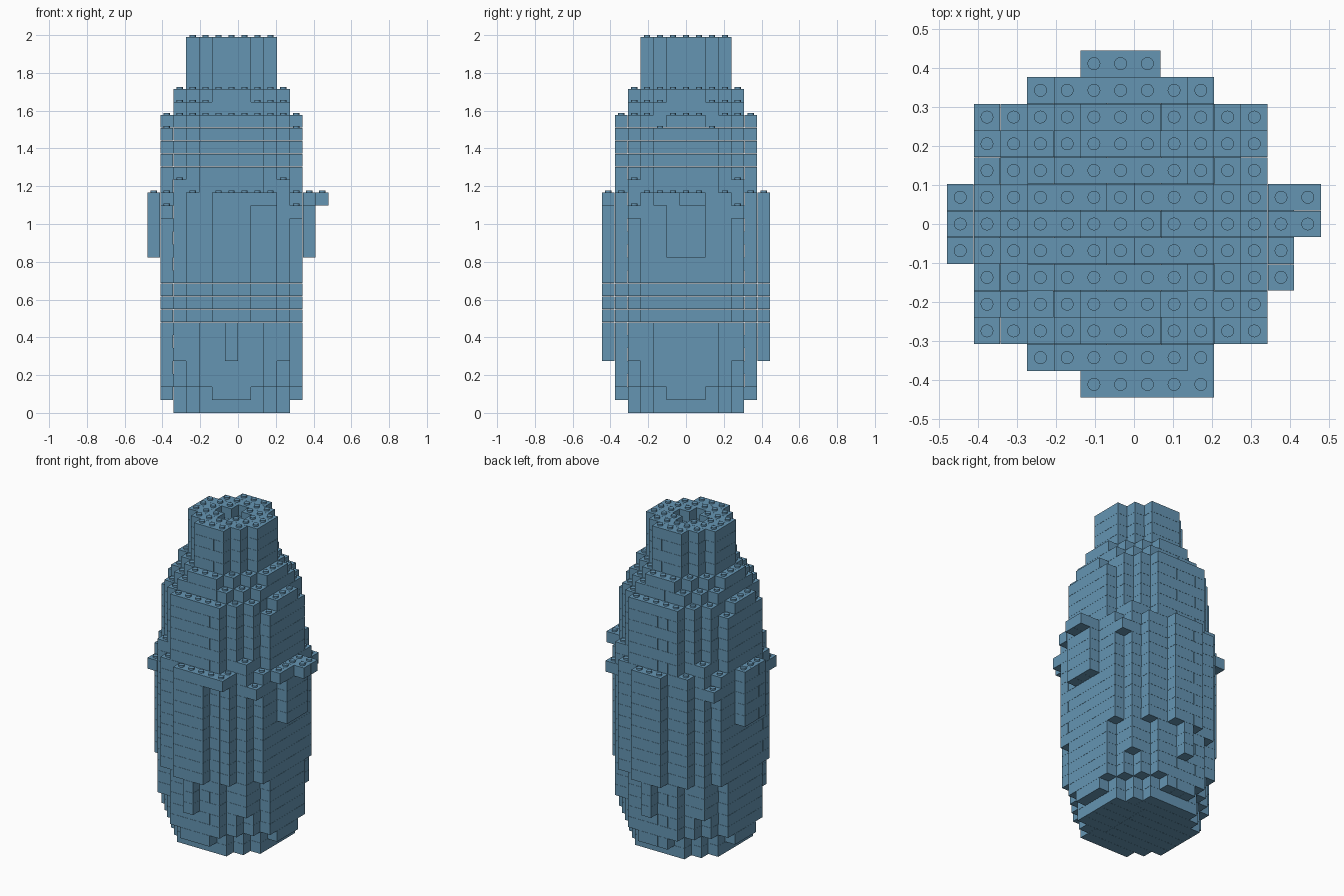
import bpy, bmesh
from mathutils import Matrix

cube = bpy.data.objects.get("Cube")
if cube:
    bpy.data.objects.remove(cube, do_unlink=True)

P = 0.0686          # stud pitch and layer height
STUD_R, STUD_H = 0.0165, 0.0106
GAP = 0.0008        # seam between neighbouring bricks
R = range(-7, 8)

blue = bpy.data.materials.new("dusty blue")
blue.use_nodes = True
colour = (0.13, 0.30, 0.45, 1)
blue.diffuse_color = colour
blue.node_tree.nodes["Principled BSDF"].inputs["Base Color"].default_value = colour


def octagon(total, cap):
    """Cells of a square of half-width cap with stepped corners."""
    return {(u, v) for u in R for v in R
            if abs(u) + abs(v) <= total and max(abs(u), abs(v)) <= cap}


def corners(a, b):
    return {(a * s, b * t) for s in (1, -1) for t in (1, -1)}


def block(u0, u1, v0, v1):
    return {(u, v) for u in range(u0, u1 + 1) for v in range(v0, v1 + 1)}


# Occupied cells of each layer, from the foot to the rim
def body_cells(k):
    if k == 0:
        return octagon(6, 4)
    if k == 1:
        return octagon(6, 5)
    if k < 4:
        return octagon(7, 5)
    if k < 7:
        return octagon(7, 5) | corners(4, 4)
    if k < 17:
        return octagon(8, 5)
    if k == 17:
        return octagon(7, 5) | corners(4, 4)
    return octagon(7, 5)


def panel_cells(k):
    cells = set()
    if 4 <= k < 17:                                  # front and back panels
        w = 0 if k < 7 else 1
        cells |= block(-w, w, -6, -6) | block(-w, w, 6, 6)
    if 12 <= k < 17:                                 # side panels
        cells |= block(-6, -6, -1, 1) | block(6, 6, -1, 1)
    if k == 15:                                      # corner tabs
        cells |= corners(5, 4)
    if k == 16:                                      # overhanging plates
        cells |= block(2, 3, -6, -6) | block(6, 6, -2, 1) | block(7, 7, 0, 1)
    return cells


def shoulder_cells(k):
    if k == 22:
        return octagon(7, 5) - corners(5, 2)
    return octagon(6 if k == 23 else 5, 4)


def neck_cells(k):
    return octagon(4, 3) - octagon(1, 1)             # plus-shaped opening


sections = {
    "bottle_body": (range(0, 22), body_cells),
    "raised_panels": (range(4, 17), panel_cells),
    "bottle_shoulder": (range(22, 25), shoulder_cells),
    "bottle_neck": (range(25, 29), neck_cells),
}
layers = [set() for _ in range(30)]
for ks, rule in sections.values():
    for k in ks:
        layers[k] |= rule(k)


def add_brick(bm, u0, u1, v0, v1, k):
    size = ((u1 - u0 + 1) * P - GAP, (v1 - v0 + 1) * P - GAP, P - GAP)
    centre = ((u0 + u1 - 1) / 2 * P, (v0 + v1) / 2 * P, (k + 0.5) * P)
    bmesh.ops.create_cube(bm, size=1, matrix=Matrix.Translation(centre)
                          @ Matrix.Diagonal((*size, 1)))


def add_stud(bm, u, v, k):
    at = Matrix.Translation(((u - 0.5) * P, v * P, (k + 1) * P + STUD_H / 2 - GAP / 2))
    bmesh.ops.create_cone(bm, cap_ends=True, segments=16, radius1=STUD_R,
                          radius2=STUD_R, depth=STUD_H + GAP, matrix=at)


def runs(values, longest=6):
    """Split sorted numbers into consecutive runs, one per brick."""
    out = []
    for n in sorted(values):
        if out and n == out[-1][1] + 1 and n - out[-1][0] < longest:
            out[-1][1] = n
        else:
            out.append([n, n])
    return out


# Lay the bricks crosswise on alternate layers, with studs where they show
for name, (ks, rule) in sections.items():
    bm = bmesh.new()
    for k in ks:
        cells = rule(k)
        for line in R:
            if k % 2:
                for a, b in runs(v for u, v in cells if u == line):
                    add_brick(bm, line, line, a, b, k)
            else:
                for a, b in runs(u for u, v in cells if v == line):
                    add_brick(bm, a, b, line, line, k)
        for u, v in sorted(cells - layers[k + 1]):
            add_stud(bm, u, v, k)
    mesh = bpy.data.meshes.new(name)
    bm.to_mesh(mesh)
    bm.free()
    mesh.materials.append(blue)
    obj = bpy.data.objects.new(name, mesh)
    bpy.context.collection.objects.link(obj)
